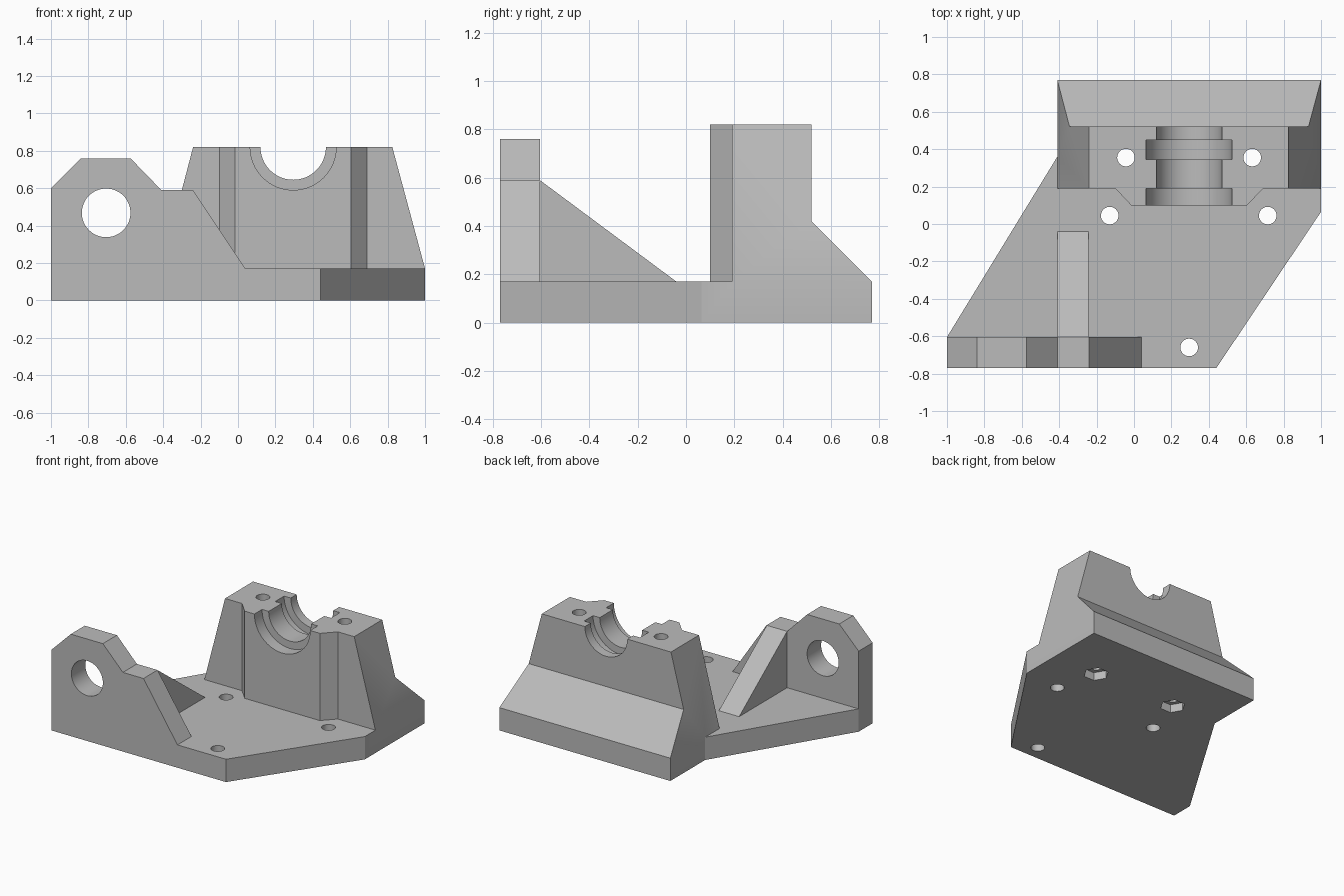
import bpy, bmesh
from math import cos, sin, pi, radians

default = bpy.data.objects.get("Cube")
if default:
    bpy.data.objects.remove(default, do_unlink=True)

grey = bpy.data.materials.new("plain grey")
grey.use_nodes = True
grey.diffuse_color = (0.5, 0.5, 0.5, 1)
grey.node_tree.nodes["Principled BSDF"].inputs["Base Color"].default_value = (0.5, 0.5, 0.5, 1)


def prism(name, axis, outline, lo, hi):
    """Extrude a 2D outline along one axis from lo to hi."""
    place = {"X": lambda a, b, c: (c, a, b),
             "Y": lambda a, b, c: (a, c, b),
             "Z": lambda a, b, c: (a, b, c)}[axis]
    bm = bmesh.new()
    rings = [[bm.verts.new(place(a, b, c)) for a, b in outline] for c in (lo, hi)]
    bm.faces.new(rings[0])
    bm.faces.new(rings[1])
    n = len(outline)
    for i in range(n):
        j = (i + 1) % n
        bm.faces.new((rings[0][i], rings[0][j], rings[1][j], rings[1][i]))
    bmesh.ops.recalc_face_normals(bm, faces=bm.faces)
    mesh = bpy.data.meshes.new(name)
    bm.to_mesh(mesh)
    bm.free()
    mesh.materials.append(grey)
    obj = bpy.data.objects.new(name, mesh)
    bpy.context.collection.objects.link(obj)
    return obj


def circle(cx, cy, r, sides=64):
    return [(cx + r * cos(2 * pi * i / sides), cy + r * sin(2 * pi * i / sides))
            for i in range(sides)]


def combine(target, tool, operation):
    """Apply an exact boolean and discard the tool object."""
    mod = target.modifiers.new("combine", "BOOLEAN")
    mod.operation, mod.solver, mod.object = operation, "EXACT", tool
    result = bpy.data.meshes.new_from_object(
        target.evaluated_get(bpy.context.evaluated_depsgraph_get()))
    target.modifiers.clear()
    target.data = result
    bpy.data.objects.remove(tool, do_unlink=True)


PLATE = 0.17    # plate thickness
SINK = 0.08     # upper parts start inside the plate
TOP = 0.82
BORE_X = 0.295

# Base plate
body = prism("mount_bracket", "Z",
             [(-1, -0.77), (0.44, -0.77), (1, 0.065), (1, 0.77),
              (-0.41, 0.77), (-0.41, 0.36), (-1, -0.605)], 0, PLATE)

# Bearing block: side profile trimmed by a tapered front profile
block = prism("bearing_block", "X",
              [(0.19, SINK), (0.77, SINK), (0.77, PLATE), (0.52, 0.42),
               (0.52, TOP), (0.19, TOP)], -1, 1.5)
taper = prism("block_taper", "Y",
              [(-0.41, 0), (1, 0), (1, PLATE), (0.825, 1 - 0.18),
               (0.825, 1), (-0.24, 1), (-0.24, TOP), (-0.41, PLATE)], 0, 1)
combine(block, taper, "INTERSECT")

# Chamfered boss on the block front
boss = prism("front_boss", "Z",
             [(-0.10, 0.19), (-0.015, 0.10), (0.605, 0.10), (0.69, 0.19),
              (0.69, 0.3), (-0.10, 0.3)], SINK, TOP)
combine(block, boss, "UNION")

# Half-round bore with two wider grooves
for radius, y0, y1 in ((0.175, 0, 1), (0.23, 0, 0.19), (0.23, 0.345, 0.45)):
    combine(block, prism("bore", "Y", circle(BORE_X, TOP, radius), y0, y1), "DIFFERENCE")
combine(body, block, "UNION")

# Upright front lug with its cross hole
lug = prism("front_lug", "Y",
            [(-1, SINK), (0.04, SINK), (0.04, PLATE), (-0.24, 0.59), (-0.41, 0.59),
             (-0.575, 0.76), (-0.84, 0.76), (-1, 0.6)], -0.77, -0.605)
combine(lug, prism("lug_hole", "Y", circle(-0.705, 0.468, 0.13), -1, 0), "DIFFERENCE")
combine(body, lug, "UNION")

# Sloped rib behind the lug
rib = prism("rib", "X",
            [(-0.65, SINK), (-0.04, SINK), (-0.04, PLATE), (-0.605, 0.59),
             (-0.65, 0.59)], -0.41, -0.243)
combine(body, rib, "UNION")

# Screw holes, plus hexagonal nut pockets under the block
for x, y in ((-0.13, 0.045), (0.715, 0.045), (0.295, -0.66), (-0.043, 0.355), (0.632, 0.355)):
    combine(body, prism("screw_hole", "Z", circle(x, y, 0.047, 32), -0.5, 1.5), "DIFFERENCE")
    if y > 0.3:
        combine(body, prism("nut_pocket", "Z", circle(x, y, 0.086, 6), -0.5, 0.06), "DIFFERENCE")

# Merge coplanar faces and smooth the round surfaces
bm = bmesh.new()
bm.from_mesh(body.data)
bmesh.ops.remove_doubles(bm, verts=bm.verts, dist=1e-5)
bmesh.ops.dissolve_limit(bm, angle_limit=radians(1), verts=bm.verts, edges=bm.edges)
bm.to_mesh(body.data)
bm.free()
bpy.ops.object.select_all(action="DESELECT")
body.select_set(True)
bpy.context.view_layer.objects.active = body
bpy.ops.object.shade_smooth_by_angle(angle=radians(25))
